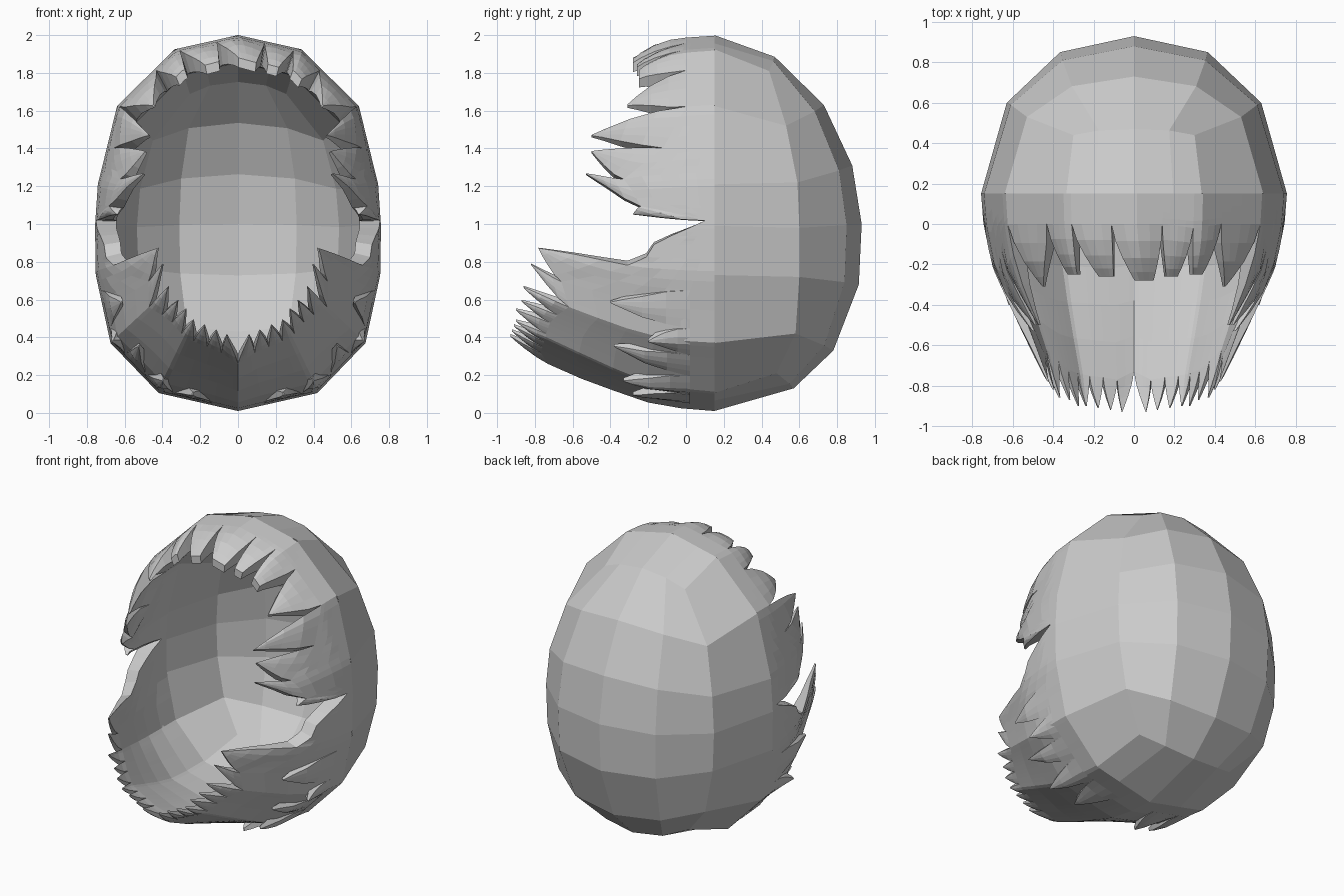
import bpy, bmesh
from math import sin, cos, atan2, radians, degrees
from mathutils import Vector

if "Cube" in bpy.data.objects:
    bpy.data.objects.remove(bpy.data.objects["Cube"])

CY = 0.15      # y of the widest ring
# half of the widest ring (x, z from the middle), top to bottom
RING = [(0, 1), (.335, .925), (.64, .625), (.742, .21), (.757, -.01),
        (.753, -.27), (.675, -.63), (.42, -.895), (0, -.99)]


def power(v):
    return (1 if v >= 0 else -1) * abs(v) ** 1.125


ANGLES = [degrees(atan2(power(x / .757), power(z))) for x, z in RING]


def ring(deg):
    # point on the straight-sided ring, angle measured from the top
    a = min(180, abs(deg))
    i = max(j for j in range(8) if ANGLES[j] <= a + 1e-6)
    t = (a - ANGLES[i]) / (ANGLES[i + 1] - ANGLES[i])
    (x0, z0), (x1, z1) = RING[i], RING[i + 1]
    x = x0 + (x1 - x0) * t
    return Vector((x if deg >= 0 else -x, 0, z0 + (z1 - z0) * t))


def table(pts, d):
    # straight-line lookup
    for (a, u), (b, v) in zip(pts, pts[1:]):
        if d <= b:
            return u + (v - u) * (d - a) / (b - a)
    return pts[-1][1]


# how the shell narrows towards the front, at the sides and below/above
SIDE = [(0, 1), (.15, .985), (.37, .925), (.55, .82), (.75, .69), (.95, .575), (1.1, .5)]
MID = [(0, 1), (.15, .99), (.35, .955), (.55, .885), (.75, .81), (1.1, .645)]


def skin(deg, y, k=1.0):
    # point on the front half of the shell, k scales it inward
    d, w = max(0, CY - y), abs(sin(radians(deg)))
    p = ring(deg) * (table(MID, d) * (1 - w) + table(SIDE, d) * w) * k
    return (p.x, y, 1 + p.z)


def inner_k(y):
    return 0.85 + 0.08 * min(1, max(0, (CY - y) / 0.9))


def grid_faces(bm, rows):
    vs = [[bm.verts.new(p) for p in r] for r in rows]
    for r0, r1 in zip(vs, vs[1:]):
        for i in range(len(r0) - 1):
            bm.faces.new((r0[i], r0[i + 1], r1[i + 1], r1[i]))


def finish(bm, name):
    bmesh.ops.remove_doubles(bm, verts=bm.verts, dist=0.0005)
    bmesh.ops.dissolve_degenerate(bm, edges=bm.edges, dist=0.0005)
    bmesh.ops.recalc_face_normals(bm, faces=bm.faces)
    me = bpy.data.meshes.new(name)
    bm.to_mesh(me)
    bm.free()
    ob = bpy.data.objects.new(name, me)
    bpy.context.collection.objects.link(ob)
    return ob


# back patch rows, top to bottom: middle (y, z) and right border (x, y, z)
BACK = [((.47, 1.885), (.30, .44, 1.81)), ((.73, 1.63), (.53, .53, 1.52)),
        ((.88, 1.31), (.61, .59, 1.22)), ((.93, 1.0), (.63, .60, .98)),
        ((.915, .68), (.62, .60, .72)), ((.78, .33), (.55, .58, .42)),
        ((.57, .13), (.36, .48, .21))]


def cap(bm, k):
    # faceted back: a 4x6 quad patch and one ring of faces to the widest ring
    def scaled(x, y, z):
        return (x * k, CY + (y - CY) * k, 1 + (z - 1) * k)
    rows = []
    for (ym, zm), (x, y, z) in BACK:
        a, b = (x * .58, ym + (y - ym) * .24, zm + (z - zm) * .3), (x, y, z)
        rows.append([scaled(s * p[0], p[1], p[2]) for s, p in
                     ((-1, b), (-1, a), (1, (0, ym, zm)), (1, a), (1, b))])
    grid_faces(bm, rows)
    border = [rows[0][2], rows[0][3]] [:1] + [r[4] for r in rows] + [rows[-1][2]]
    rim = [scaled(x, CY, 1 + z) for x, z in RING]
    flip = lambda pts: [(-p[0], p[1], p[2]) for p in pts]
    # include the inner column points on the top and bottom borders
    top, low = rows[0][3], rows[-1][3]
    border = [border[0], top] + border[1:-1] + [low, border[-1]]
    mix = lambda p, q: tuple(Vector(p).lerp(Vector(q), .58))
    rim = [rim[0], mix(rim[0], rim[1])] + rim[1:-1] + [mix(rim[-1], rim[-2]), rim[-1]]
    grid_faces(bm, [border, rim])
    grid_faces(bm, [flip(border), flip(rim)])


def lock(bm, a0, y0, a1, y1, tip_a, tip_y, tip_w=0.03, tip_t=0.02, bend=-0.035):
    # one pointed tuft, from a slanted root to its tip
    cols, outer, inner = 4, [], []
    for t in (0, 0.3, 0.6, 0.85, 1):
        ro, ri = [], []
        for c in range(cols + 1):
            s = c / cols
            root_a, root_y = a0 + (a1 - a0) * s, y0 + (y1 - y0) * s
            w = tip_w + (1 - tip_w) * (1 - t ** 1.6)
            mid = (a0 + a1) / 2
            mid += (tip_a - mid) * t ** 1.4
            a = mid + (root_a - (a0 + a1) / 2) * w
            y = root_y + (tip_y - root_y) * t
            curl = 1 + bend * t * t
            th = (1 - inner_k(root_y)) * (1 - t) + tip_t * t
            bulge = 0.012 * sin(3.1416 * s) * sin(3.1416 * t)
            ro.append(skin(a, y, curl + bulge))
            ri.append(skin(a, y, curl - th))
        outer.append(ro)
        inner.append(ri)
    grid_faces(bm, outer)
    grid_faces(bm, inner)
    for e in (0, -1):
        grid_faces(bm, [[r[e] for r in outer], [r[e] for r in inner]])
    grid_faces(bm, [outer[-1], inner[-1]])


def front(bm, items, side=1):
    # band from the widest ring to the tuft roots, then the tufts
    for (a0, y0, tip_a, tip_y), (a1, y1, _, _) in zip(items, items[1:]):
        def row(t, inside):
            pts = []
            for c in range(5):
                s = c / 4
                y = CY + (y0 + (y1 - y0) * s - CY) * t
                pts.append(skin(side * (a0 + (a1 - a0) * s), y,
                                inner_k(y) if inside else 1))
            return pts
        for inside in (False, True):
            grid_faces(bm, [row(i / 5, inside) for i in range(6)])
        if tip_y is None:
            grid_faces(bm, [row(1, False), row(1, True)])
        else:
            # fringe tufts are short and blunt
            w, th, bend = (0.42, 0.055, -.05) if tip_y > -.285 and abs(tip_a) < 40 \
                else (0.03, 0.02, -.035)
            lock(bm, side * a0, y0, side * a1, y1, side * tip_a, tip_y, w, th, bend)


# edge angle, gap depth, then tip angle and tip depth of the tuft that follows
fringe = [(-54, 0, -43, -.31), (-34, 0, -25, -.25), (-22, 0, -11, -.26),
          (-8, 0, 4, -.28), (10, 0, 15, -.26), (21, -.02, 26, -.25),
          (34, 0, 43, -.31), (54, 0, 0, 0)]
temple = [(54, 0, 54, -.5), (67, -.12, 61, -.5), (76, -.33, 70, -.53),
          (85, -.24, 87, -.28), (89, .1, 0, None)]
ear_notch = [(89, .1, 0, None), (93, -.08, 0, None), (95.5, -.17, 0, None),
             (99, -.21, 0, None), (102, -.31, 0, None)]
beard = [(102, -.31, 101, -.78), (114, -.66, 110, -.82), (124, -.62, 123, -.86),
         (132, -.68, 134, -.87), (139, -.72, 142, -.9), (147, -.74, 150, -.9),
         (155, -.75, 158, -.91), (163, -.76, 166, -.92), (171, -.77, 173, -.93),
         (180, -.73, 0, 0)]

# main shell: back, fringe, temples and beard
shell = bmesh.new()
cap(shell, 1.0)
cap(shell, 0.85)
front(shell, fringe)
for side in (1, -1):
    for part in (temple, ear_notch, beard):
        front(shell, part, side)
finish(shell, "hair_shell")

# short outer layer over the beard
layer = bmesh.new()
for side in (1, -1):
    for a0, a1, tip_a, tip_y in [(108, 120, 115, -.4), (120, 131, 124, -.2),
                                 (131, 142, 133, -.38), (142, 155, 149, -.33),
                                 (155, 170, 162, -.28)]:
        lock(layer, side * a0, .02, side * a1, .02, side * tip_a, tip_y, bend=.06)
finish(layer, "beard_outer_layer")
